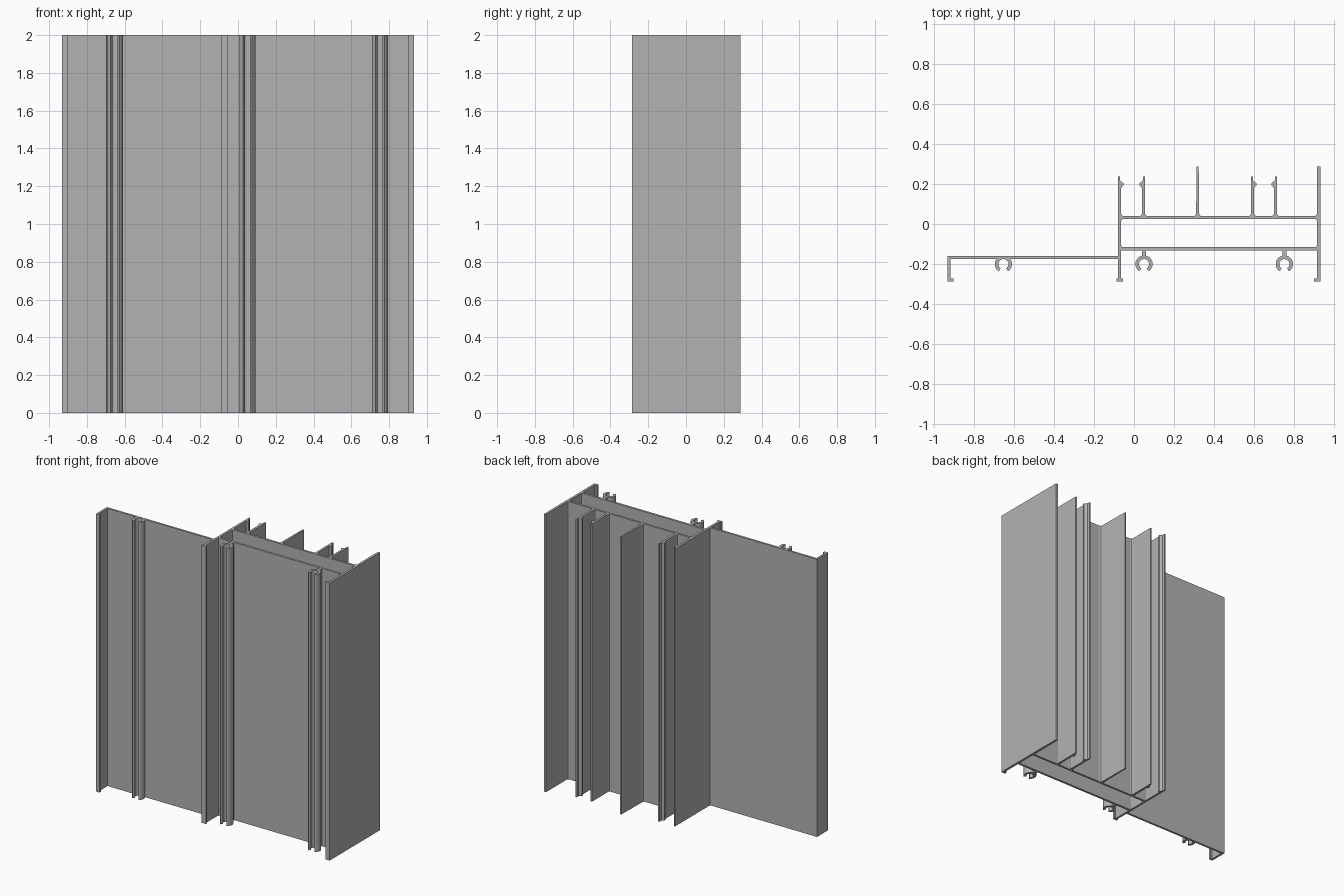
import bpy, bmesh, math

HEIGHT = 2.0

cube = bpy.data.objects.get("Cube")
if cube:
    bpy.data.objects.remove(cube, do_unlink=True)

metal = bpy.data.materials.new("aluminium_grey")
metal.use_nodes = True
GREY = (0.45, 0.45, 0.45, 1)
metal.diffuse_color = GREY
metal.node_tree.nodes["Principled BSDF"].inputs["Base Color"].default_value = GREY


def extrude(name, outline, smooth=False):
    """Extrude a closed xy outline over the full height."""
    bm = bmesh.new()
    base = bm.faces.new([bm.verts.new((x, y, 0)) for x, y in outline])
    top = bmesh.ops.extrude_face_region(bm, geom=[base], use_keep_orig=True)["geom"]
    moved = [v for v in top if isinstance(v, bmesh.types.BMVert)]
    bmesh.ops.translate(bm, verts=moved, vec=(0, 0, HEIGHT))
    bmesh.ops.recalc_face_normals(bm, faces=bm.faces)
    mesh = bpy.data.meshes.new(name)
    bm.to_mesh(mesh)
    bm.free()
    mesh.materials.append(metal)
    obj = bpy.data.objects.new(name, mesh)
    bpy.context.collection.objects.link(obj)
    if smooth:
        bpy.ops.object.select_all(action="DESELECT")
        obj.select_set(True)
        bpy.context.view_layer.objects.active = obj
        bpy.ops.object.shade_smooth_by_angle(angle=math.radians(35))


def slab(name, x0, x1, y0, y1):
    extrude(name, [(x0, y0), (x1, y0), (x1, y1), (x0, y1)])


def fillet(name, x, y, sx, sy, r=0.01):
    """Small bevelled corner where two webs meet."""
    extrude(name, [(x, y), (x + sx * r, y), (x + sx * r * 0.3, y + sy * r * 0.3),
                   (x, y + sy * r)])


def clip_fin(name, back, side, y0, tip=0.238):
    """Fin with a snap barb; back is the plain face, side the barb direction."""
    pts = [(0, y0), (0.016, y0), (0.016, 0.18), (0.027, 0.193),
           (0.027, 0.204), (0.01, 0.217), (0.01, tip), (0, tip)]
    extrude(name, [(back + side * dx, y) for dx, y in pts])


def screw_boss(name, cx, cy=-0.2, ceiling=None, outer=0.043, inner=0.025):
    """Open C-shaped screw channel with its gap towards the front."""
    steps, gap = 24, math.radians(33)
    angles = [-math.pi / 2 + gap + i * (2 * math.pi - 2 * gap) / steps
              for i in range(steps + 1)]
    ring = [(outer, a) for a in angles] + [(inner, a) for a in reversed(angles)]
    pts = [(cx + r * math.cos(a), cy + r * math.sin(a)) for r, a in ring]
    if ceiling is not None:
        pts = [(x, min(y, ceiling)) for x, y in pts]
    extrude(name, pts, smooth=True)


# Upright side walls and flange
RIGHT_FACE = 0.914
WALL_L, WALL_R = -0.08, -0.064
FRONT = -0.287
slab("outer_wall", RIGHT_FACE, 0.931, FRONT, 0.288)
slab("outer_wall_lip", 0.899, RIGHT_FACE, FRONT, -0.272)
slab("middle_wall_front", WALL_L, WALL_R, FRONT, 0.04)
clip_fin("middle_wall_clip", WALL_L, 1, 0.04)
slab("middle_wall_lip_right", WALL_R, -0.056, FRONT, -0.272)
slab("middle_wall_lip_left", -0.088, WALL_L, FRONT, -0.272)
slab("end_flange", -0.932, -0.917, FRONT, -0.16)
slab("end_flange_lip", -0.917, -0.902, FRONT, -0.272)

# Horizontal webs
slab("back_web", WALL_R, RIGHT_FACE, 0.025, 0.04)
slab("front_web", WALL_R, RIGHT_FACE, -0.132, -0.116)
slab("wing_web", -0.917, WALL_L, -0.175, -0.16)

# Fins on the back web
clip_fin("clip_fin_a", 0.055, -1, 0.04)
clip_fin("clip_fin_b", 0.584, 1, 0.04)
clip_fin("clip_fin_c", 0.714, -1, 0.04)
extrude("centre_fin", [(0.31, 0.04), (0.326, 0.04), (0.324, 0.2), (0.323, 0.288),
                       (0.313, 0.288), (0.312, 0.2)])

# Screw bosses and their stems
for name, x in (("inner", 0.05), ("outer", 0.751)):
    slab(name + "_boss_stem", x - 0.01, x + 0.01, -0.16, -0.132)
    screw_boss(name + "_screw_boss", x)
screw_boss("wing_screw_boss", -0.652, ceiling=-0.17)

# Corner fillets
for x, side in ((WALL_R, 1), (RIGHT_FACE, -1)):
    fillet("chamber_back_fillet", x, 0.025, side, -1)
    fillet("chamber_front_fillet", x, -0.116, side, 1)
    fillet("back_fillet", x, 0.04, side, 1)
for left, right in ((0.039, 0.055), (0.31, 0.326), (0.584, 0.6), (0.698, 0.714)):
    fillet("fin_fillet_left", left, 0.04, -1, 1)
    fillet("fin_fillet_right", right, 0.04, 1, 1)
